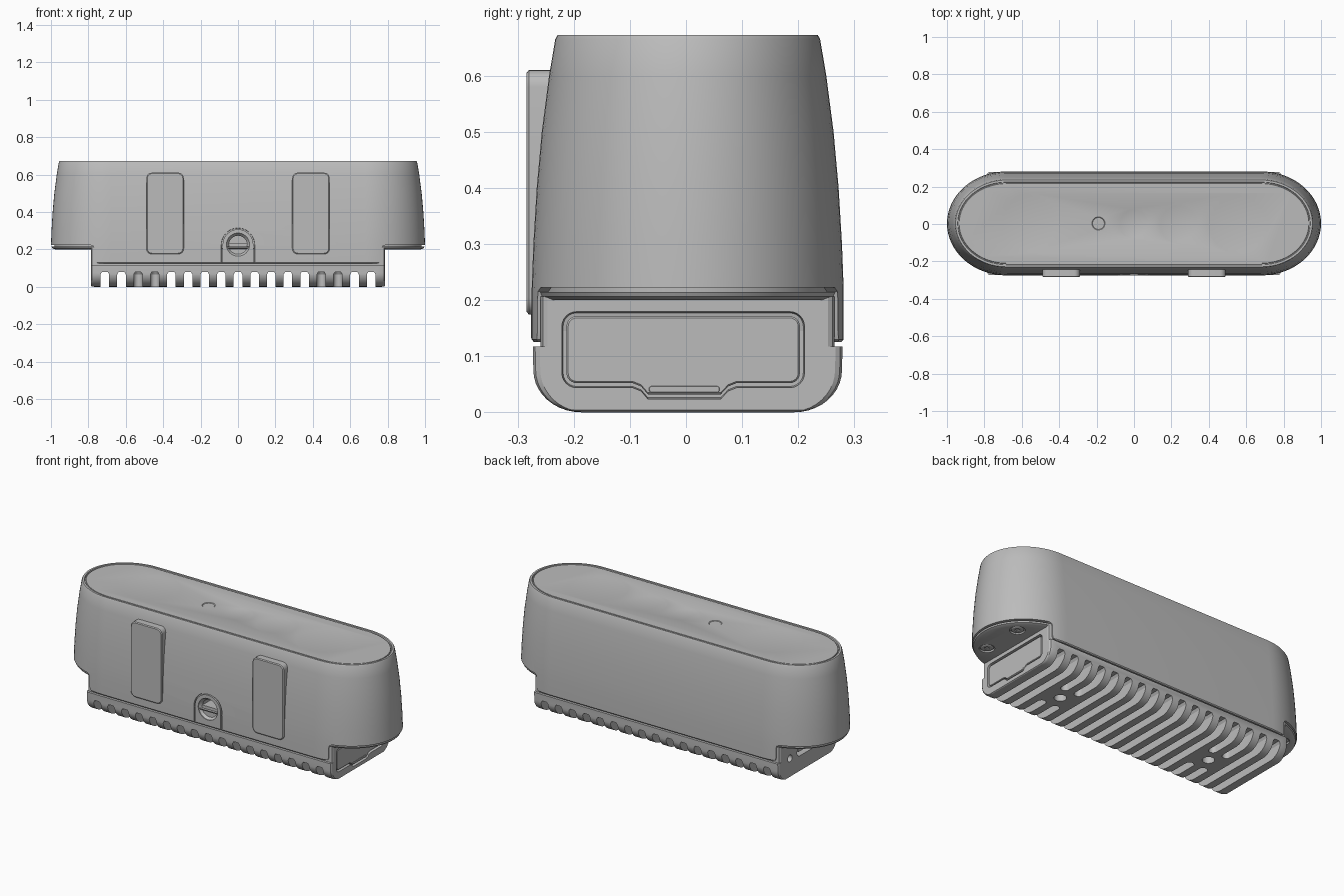
import bpy, bmesh, math
from mathutils import Vector

cube = bpy.data.objects.get("Cube")
if cube:
    bpy.data.objects.remove(cube)

grey = bpy.data.materials.new("plain_grey")
grey.use_nodes = True
grey.diffuse_color = (0.5, 0.5, 0.5, 1)
grey.node_tree.nodes["Principled BSDF"].inputs["Base Color"].default_value = (0.5, 0.5, 0.5, 1)

CY = 0.003          # depth centre of the body
HALF_L, HALF_W, STRAIGHT = 1.0, 0.278, 0.68


def loft(name, rings):
    """Skin a list of matching closed rings and cap both ends."""
    bm = bmesh.new()
    loops = [[bm.verts.new(p) for p in ring] for ring in rings]
    n = len(loops[0])
    for a, b in zip(loops, loops[1:]):
        for i in range(n):
            j = (i + 1) % n
            bm.faces.new((a[i], a[j], b[j], b[i]))
    bm.faces.new(loops[0][::-1])
    bm.faces.new(loops[-1])
    bmesh.ops.recalc_face_normals(bm, faces=bm.faces)
    mesh = bpy.data.meshes.new(name)
    bm.to_mesh(mesh)
    bm.free()
    mesh.materials.append(grey)
    ob = bpy.data.objects.new(name, mesh)
    bpy.context.collection.objects.link(ob)
    return ob


def stadium(inset, z, seg=32):
    """Long rounded outline seen from above."""
    pts = []
    for side in (1, -1):
        for i in range(seg + 1):
            a = math.pi * (i / seg - 0.5)
            x = STRAIGHT + (HALF_L - inset - STRAIGHT) * math.cos(a)
            y = (HALF_W - inset) * math.sin(a)
            pts.append(Vector((side * x, CY + side * y, z)))
    return pts


def rounded_rect(u, v, w, h, r, seg=6):
    """Rounded rectangle centred on u, v with half sizes w, h."""
    pts = []
    for k, (su, sv) in enumerate(((1, 1), (-1, 1), (-1, -1), (1, -1))):
        for i in range(seg + 1):
            a = math.pi / 2 * (k + i / seg)
            pts.append((u + su * (w - r) + r * math.cos(a), v + sv * (h - r) + r * math.sin(a)))
    return pts


def circle(u, v, r, seg=32):
    return [(u + r * math.cos(math.tau * i / seg), v + r * math.sin(math.tau * i / seg)) for i in range(seg)]


PLACE = {"x": lambda u, v, d: Vector((d, u, v)),
         "y": lambda u, v, d: Vector((u, d, v)),
         "z": lambda u, v, d: Vector((u, v, d))}


def solid(name, axis, *layers):
    """Loft (outline, distance) layers along an axis."""
    return loft(name, [[PLACE[axis](u, v, d) for u, v in pts] for pts, d in layers])


def cut(target, *cutters):
    bpy.context.view_layer.objects.active = target
    for c in cutters:
        c.hide_render = True
        mod = target.modifiers.new("cut", "BOOLEAN")
        mod.operation, mod.solver, mod.object = "DIFFERENCE", "EXACT", c
        bpy.ops.object.modifier_apply(modifier=mod.name)
        bpy.data.objects.remove(c)


# Tapered outer shell with a rim and a groove around the top plate
shell = loft("outer_shell", [stadium(i, z) for i, z in (
    (0.004, 0.125), (0, 0.13), (0, 0.22), (0.003, 0.3), (0.009, 0.4), (0.018, 0.5),
    (0.031, 0.6), (0.042, 0.665), (0.046, 0.672), (0.057, 0.672), (0.059, 0.664),
    (0.063, 0.664), (0.065, 0.67))])

# Step the shell up at both ends
for s in (1, -1):
    step = [(0.745, 0.05), (0.745, 0.125), (0.76, 0.13), (0.765, 0.145), (0.765, 0.2),
            (0.77, 0.215), (0.785, 0.222), (1.2, 0.222), (1.2, 0.05)]
    cut(shell, solid("step_cutter", "y", *[([(s * x, z) for x, z in step], d) for d in (-0.5, 0.5)]))

# Shallow dished spots on the top plate
for x, r in ((-0.56, 0.16), (-0.19, 0.035), (0, 0.08), (0.24, 0.105), (0.56, 0.16)):
    cut(shell, solid("dish_cutter", "z", (circle(x, CY, r * 0.9, 48), 0.667),
                     (circle(x, CY, r, 48), 0.67), (circle(x, CY, r, 48), 0.7)))


# Threaded socket in an arched surround on the front
def socket_cutter():
    return solid("socket_cutter", "y", (circle(0, 0.225, 0.062), -0.3), (circle(0, 0.225, 0.062), -0.272),
                 (circle(0, 0.225, 0.048), -0.255), (circle(0, 0.225, 0.048), -0.16))


def arch(r):
    top = [(r * math.cos(math.pi * i / 24), 0.225 + r * math.sin(math.pi * i / 24)) for i in range(25)]
    return [(r, 0.132)] + top + [(-r, 0.132)]


surround = solid("socket_surround", "y", (arch(0.082), -0.25), (arch(0.082), -0.276))
cut(shell, solid("arch_cutter", "y", (arch(0.094), -0.3), (arch(0.088), -0.266)))
cut(shell, socket_cutter())
cut(surround, socket_cutter())

# Two raised front pads
for s, side in ((1, "left"), (-1, "right")):
    solid(side + "_front_pad", "y",
          (rounded_rect(s * 0.39, 0.392, 0.1, 0.218, 0.03), -0.2),
          (rounded_rect(s * 0.39, 0.392, 0.1, 0.218, 0.03), -0.28),
          (rounded_rect(s * 0.39, 0.392, 0.095, 0.213, 0.026), -0.284))

# Wing plate under the stepped ends, with screws
wing = loft("wing_plate", [stadium(i, z) for i, z in (
    (0.022, 0.2), (0.008, 0.206), (0.004, 0.214), (0.018, 0.214), (0.018, 0.23))])
for x in (0.875, -0.875):
    for y in (-0.12, 0.12):
        cut(wing, solid("screw_hole", "z", (circle(x, CY + y, 0.04), 0.19), (circle(x, CY + y, 0.04), 0.21)))
        screw = solid("wing_screw", "z", (circle(x, CY + y, 0.028), 0.201), (circle(x, CY + y, 0.033), 0.204),
                      (circle(x, CY + y, 0.033), 0.215))
        cut(screw, solid("star_cutter", "z", *[(circle(x, CY + y, 0.014, 6), d) for d in (0.195, 0.207)]))

# Heat sink block: rounded lower edges, narrow neck inside the shell
half = [(0.19 + 0.085 * math.sin(a), 0.075 - 0.075 * math.cos(a))
        for a in (math.pi / 2 * i / 10 for i in range(11))]
half += [(0.276, 0.117), (0.262, 0.117), (0.262, 0.206)]
profile = half + [(-y, z) for y, z in reversed(half)]


def sink_ring(k, lift):
    return [(CY + y * k, max(z, lift)) for y, z in profile]


sink = solid("heat_sink", "x", (sink_ring(0.955, 0.004), -0.785), (sink_ring(0.985, 0.001), -0.78),
             (sink_ring(1, 0), -0.77), (sink_ring(1, 0), 0.77),
             (sink_ring(0.985, 0.001), 0.78), (sink_ring(0.955, 0.004), 0.785))

# Cooling slots, interrupted around the two mounting holes
for k in range(-8, 9):
    x = k * 0.089
    spans = [(-0.4, 0.4)]
    if abs(k) in (5, 6):
        spans = [(-0.4, -0.07), (0.07, 0.4)]
    for a, b in spans:
        outline = rounded_rect(x, (a + b) / 2, 0.023, (b - a) / 2, 0.0225)
        narrow = rounded_rect(x, (a + b) / 2, 0.015, (b - a) / 2 - 0.008, 0.0145)
        cut(sink, solid("slot_cutter", "z", (outline, -0.05), (outline, 0.066), (narrow, 0.08)))
for x in (-0.49, 0.49):
    cut(sink, solid("mount_cutter", "z", (circle(x, CY, 0.032), -0.05), (circle(x, CY, 0.032), 0.07)))


# Hatch with a finger tab on the left end
def hatch(grow):
    y0, z0, z1, r = 0.21 + grow, 0.05 - grow, 0.173 + grow, 0.02 + grow
    body = rounded_rect(-0.005, (z0 + z1) / 2, y0, (z1 - z0) / 2, r)
    tab = [(-0.095, z0), (-0.08, z0 - 0.006), (-0.068, z0 - 0.02), (0.062, z0 - 0.02),
           (0.075, z0 - 0.006), (0.09, z0)]
    return body[:21] + tab + body[21:]


cut(sink, solid("hatch_cutter", "x", (hatch(0.004), 0.765), (hatch(0.008), 0.8)))
solid("end_hatch", "x", (hatch(-0.002), 0.76), (hatch(-0.002), 0.779), (hatch(-0.005), 0.782))
solid("hatch_tab_lip", "x", (rounded_rect(-0.003, 0.041, 0.068, 0.008, 0.006), 0.77),
      (rounded_rect(-0.003, 0.041, 0.062, 0.005, 0.004), 0.784))

# Round port and long port on the right end
cut(sink, solid("round_port", "x", (circle(0.17, 0.11, 0.02), -0.85), (circle(0.17, 0.11, 0.02), -0.74)),
    solid("long_port", "x", *[(rounded_rect(0.02, 0.115, 0.085, 0.024, 0.023), d) for d in (-0.85, -0.74)]))
solid("port_tongue", "x", *[(rounded_rect(0.02, 0.115, 0.06, 0.008, 0.007), d) for d in (-0.745, -0.772)])

# Smooth curves, keep edges crisp
for ob in bpy.context.scene.objects:
    ob.select_set(ob.type == "MESH")
bpy.context.view_layer.objects.active = shell
bpy.ops.object.shade_smooth_by_angle(angle=math.radians(25))
